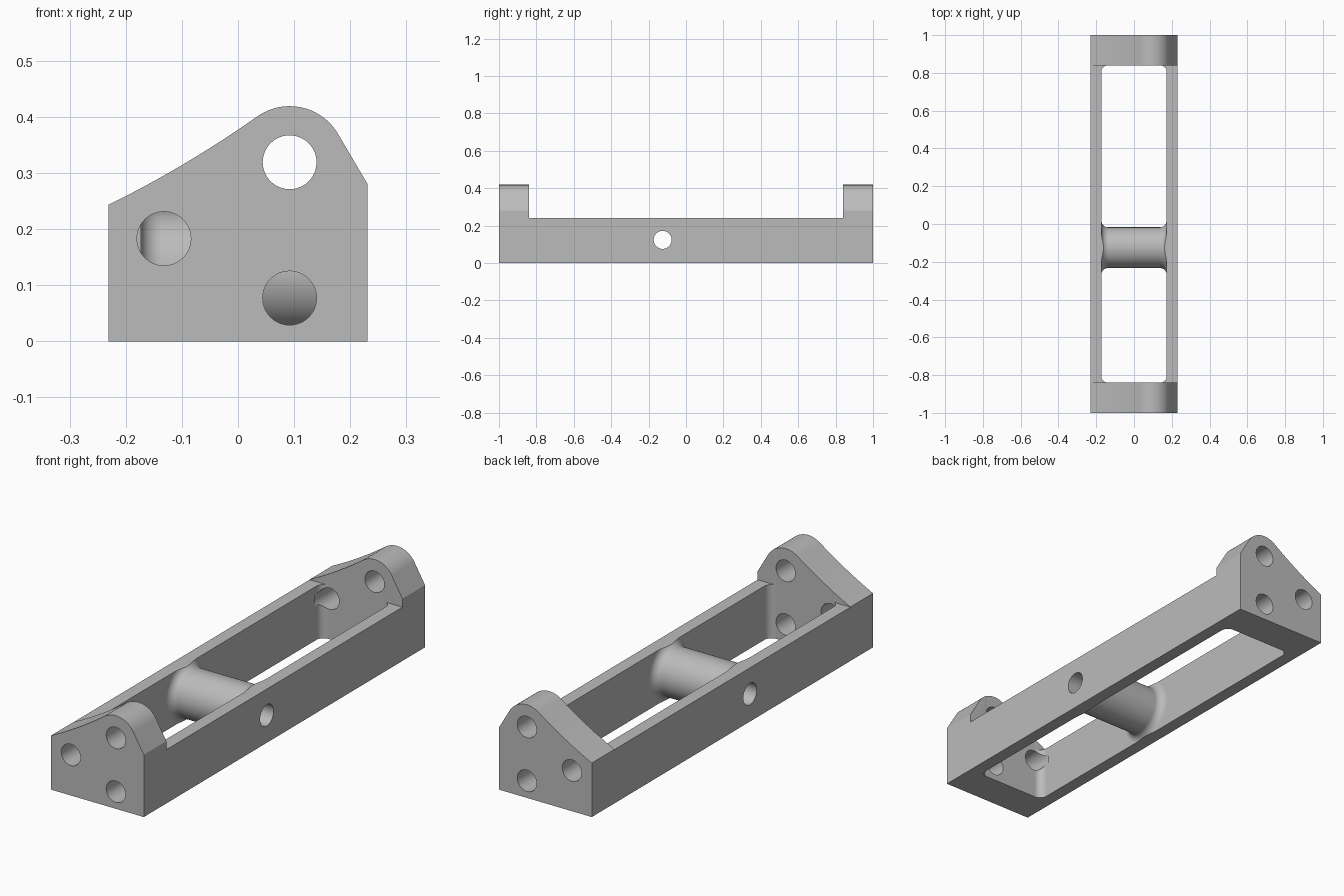
import bpy, bmesh, math
from mathutils import Vector

cube = bpy.data.objects.get("Cube")
if cube:
    bpy.data.objects.remove(cube, do_unlink=True)

HALF_W, INNER_W = 0.231, 0.173      # outer and inner half width
RAIL_TOP, PLATE_IN = 0.242, 0.84    # rail height, inner face of end plates
BAR_Y, BAR_Z, BAR_R, FLARE = -0.125, 0.124, 0.108, 0.036
HOLE_R = 0.048

grey = bpy.data.materials.new("plain grey")
grey.use_nodes = True
colour = (0.5, 0.5, 0.5, 1)
grey.diffuse_color = colour
grey.node_tree.nodes["Principled BSDF"].inputs["Base Color"].default_value = colour


def arc(cx, cy, r, start, end, steps):
    """Points along an arc, angles in degrees."""
    angles = [math.radians(start + (end - start) * i / steps) for i in range(steps + 1)]
    return [(cx + r * math.cos(a), cy + r * math.sin(a)) for a in angles]


def prism(name, outline, place, start, end):
    """Extrude a 2D outline; place(u, v, d) maps it into space."""
    bm = bmesh.new()
    low = [bm.verts.new(place(u, v, start)) for u, v in outline]
    high = [bm.verts.new(place(u, v, end)) for u, v in outline]
    bm.faces.new(low)
    bm.faces.new(high)
    for i in range(len(low)):
        j = (i + 1) % len(low)
        bm.faces.new((low[i], low[j], high[j], high[i]))
    return finish(name, bm)


def finish(name, bm):
    bmesh.ops.recalc_face_normals(bm, faces=bm.faces)
    mesh = bpy.data.meshes.new(name)
    bm.to_mesh(mesh)
    bm.free()
    mesh.materials.append(grey)
    obj = bpy.data.objects.new(name, mesh)
    bpy.context.collection.objects.link(obj)
    return obj


def along_x(u, v, d): return (d, u, v)
def along_y(u, v, d): return (u, d, v)
def along_z(u, v, d): return (u, v, d)


def rect(a, b, c, d):
    return [(a, c), (b, c), (b, d), (a, d)]


def combine(target, tool, operation="DIFFERENCE"):
    """Apply a boolean and remove the tool."""
    tool.hide_render = True
    mod = target.modifiers.new("boolean", "BOOLEAN")
    mod.object, mod.operation, mod.solver = tool, operation, "EXACT"
    bpy.context.view_layer.objects.active = target
    bpy.ops.object.modifier_apply(modifier=mod.name)
    bpy.data.objects.remove(tool, do_unlink=True)


# End profile: concave slope, rounded ear, straight drop to the side
ear = arc(0.092, 0.319, 0.1, 125, 30, 24)
first, last = Vector((-HALF_W, 0.243)), Vector(ear[0])
chord = last - first
control = (first + last) / 2 + Vector((chord.y, -chord.x)).normalized() * 0.012
slope = []
for i in range(12):
    t = i / 12
    p = first * (1 - t) ** 2 + control * 2 * t * (1 - t) + last * t ** 2
    slope.append((p.x, p.y))
outline = [(-HALF_W, -0.1)] + slope + ear + [(HALF_W, 0.28), (HALF_W, -0.1)]
frame = prism("bracket_frame", outline, along_y, -1, 1)

# Long window with rounded corners
r = 0.035
x, y = INNER_W - r, PLATE_IN - r
corners = [(x, y, 0), (-x, y, 90), (-x, -y, 180), (x, -y, 270)]
window = [p for cx, cy, a in corners for p in arc(cx, cy, r, a, a + 90, 8)]
combine(frame, prism("window_cutter", window, along_z, -0.3, 0.6))

# Round cross bar flaring into both rails
half = [(0.2, BAR_R + FLARE)] + arc(INNER_W - FLARE, BAR_R + FLARE, FLARE, 0, -90, 8)
profile = half + [(-px, pr) for px, pr in reversed(half)]
bm = bmesh.new()
sides = 64
rings = []
for px, pr in profile:
    rings.append([bm.verts.new((px, py, pz)) for py, pz in
                  arc(BAR_Y, BAR_Z, pr, 0, 360, sides)[:-1]])
for a, b in zip(rings, rings[1:]):
    for i in range(sides):
        j = (i + 1) % sides
        bm.faces.new((a[i], a[j], b[j], b[i]))
bm.faces.new(rings[0])
bm.faces.new(rings[-1])
combine(frame, finish("cross_bar", bm), "UNION")

# Trim the rails to height and the underside flat
span = PLATE_IN - 0.001
combine(frame, prism("top_cutter", rect(-span, span, RAIL_TOP, 0.7), along_x, -0.5, 0.5))
combine(frame, prism("base_cutter", rect(-1.2, 1.2, -0.5, 0), along_x, -0.5, 0.5))

# Three bolt holes through each end plate
for hx, hz in ((0.092, 0.319), (0.092, 0.077), (-0.132, 0.183)):
    circle = arc(hx, hz, HOLE_R, 0, 360, 48)[:-1]
    for side in (-1, 1):
        combine(frame, prism("bolt_cutter", circle, along_y, side * 0.79, side * 1.1))

# Bore through the cross bar and both rails
bore = arc(BAR_Y, BAR_Z, HOLE_R, 0, 360, 48)[:-1]
combine(frame, prism("bore_cutter", bore, along_x, -0.5, 0.5))

# Smooth curved faces, crisp edges
bpy.ops.object.select_all(action="DESELECT")
frame.select_set(True)
bpy.context.view_layer.objects.active = frame
bpy.ops.object.shade_smooth_by_angle(angle=math.radians(25))
weighted = frame.modifiers.new("weighted normals", "WEIGHTED_NORMAL")
weighted.keep_sharp = True
